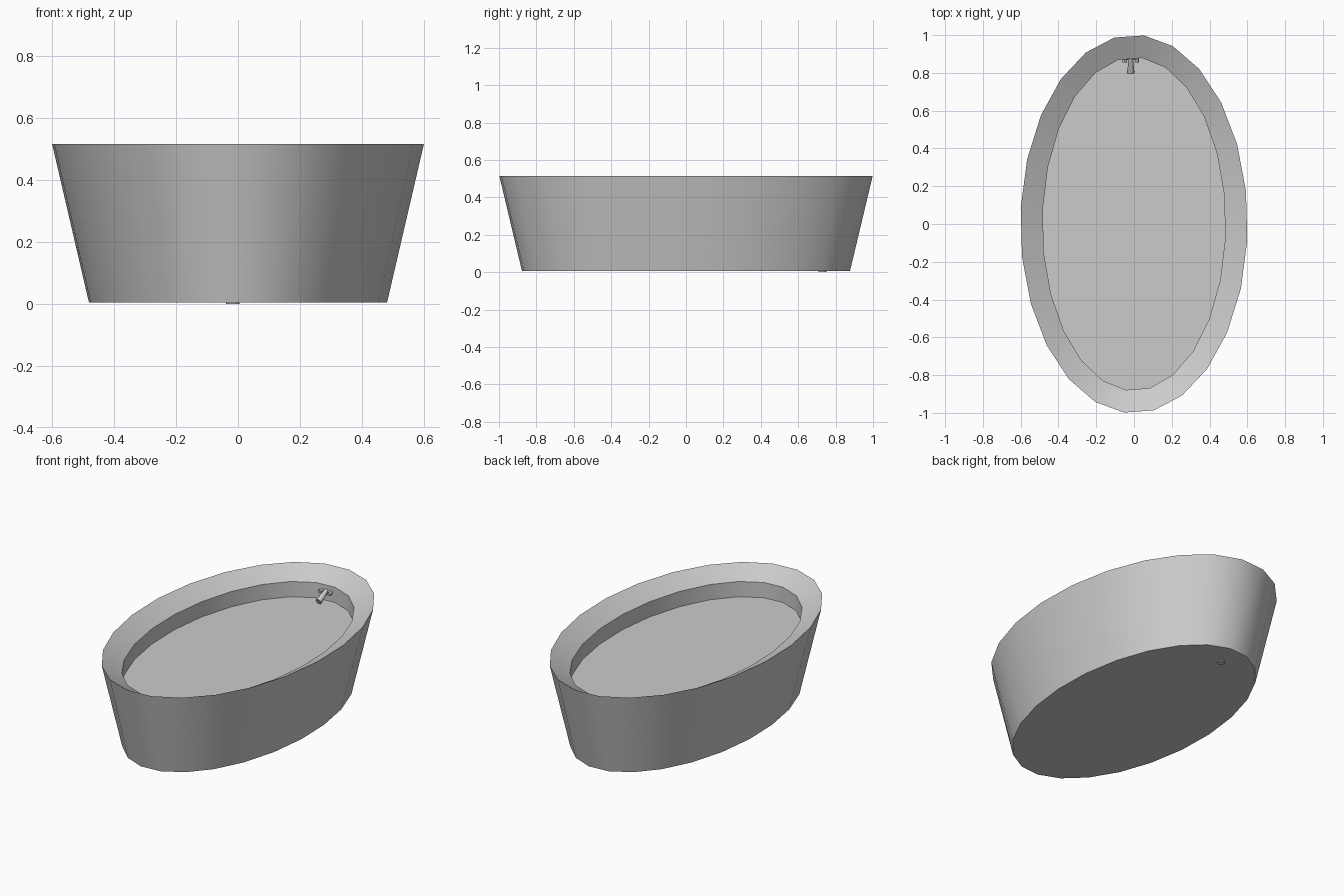
import bpy, bmesh, math
from mathutils import Vector

cube = bpy.data.objects.get("Cube")
if cube:
    bpy.data.objects.remove(cube, do_unlink=True)

SIDES = 24
PHASE = math.radians(10)

grey = bpy.data.materials.new("plain_grey")
grey.use_nodes = True
colour = (0.6, 0.6, 0.6, 1)
grey.diffuse_color = colour
grey.node_tree.nodes["Principled BSDF"].inputs["Base Color"].default_value = colour


def finish(obj, name):
    obj.name = name
    obj.data.materials.clear()
    obj.data.materials.append(grey)
    bpy.ops.object.select_all(action="DESELECT")
    obj.select_set(True)
    bpy.context.view_layer.objects.active = obj
    bpy.ops.object.shade_smooth_by_angle(angle=math.radians(30))
    return obj


def loft(name, rings):
    """Closed body through oval rings given as (half width, half length, height)."""
    bm = bmesh.new()
    loops = []
    for rx, ry, z in rings:
        angles = [PHASE + 2 * math.pi * i / SIDES for i in range(SIDES)]
        loops.append([bm.verts.new((rx * math.cos(a), ry * math.sin(a), z)) for a in angles])
    for low, high in zip(loops, loops[1:]):
        for i in range(SIDES):
            j = (i + 1) % SIDES
            bm.faces.new((low[i], low[j], high[j], high[i]))
    bm.faces.new(loops[0][::-1])
    bm.faces.new(loops[-1])
    bmesh.ops.recalc_face_normals(bm, faces=bm.faces[:])
    mesh = bpy.data.meshes.new(name)
    bm.to_mesh(mesh)
    bm.free()
    obj = bpy.data.objects.new(name, mesh)
    bpy.context.collection.objects.link(obj)
    return finish(obj, name)


def rod(name, start, end, r1, r2, sides=12):
    """Round bar from start to end, tapering from r1 to r2."""
    a, b = Vector(start), Vector(end)
    bpy.ops.mesh.primitive_cone_add(vertices=sides, radius1=r1, radius2=r2,
                                    depth=(b - a).length, location=(a + b) / 2)
    obj = bpy.context.object
    obj.rotation_euler = (b - a).to_track_quat("Z", "Y").to_euler()
    return finish(obj, name)


# Tub: flared outside, knife-edge rim, sloping lip, upright inner wall, raised floor
loft("tub", [(0.483, 0.88, 0.005), (0.602, 1.002, 0.515),
             (0.485, 0.882, 0.45), (0.485, 0.882, 0.357)])

# Tap: cross bar on the inner wall, two handles and a widening spout
TAP_X = -0.017
rod("tap_bar", (TAP_X - 0.042, 0.875, 0.415), (TAP_X + 0.042, 0.875, 0.415), 0.006, 0.006)
for side, name in ((-1, "right_handle"), (1, "left_handle")):
    x = TAP_X + side * 0.032
    rod(name, (x, 0.882, 0.412), (x, 0.856, 0.408), 0.011, 0.011)
rod("spout", (TAP_X, 0.885, 0.42), (TAP_X, 0.802, 0.376), 0.011, 0.019)

# Drain under the base
rod("drain", (TAP_X, 0.73, 0), (TAP_X, 0.73, 0.02), 0.022, 0.022)
